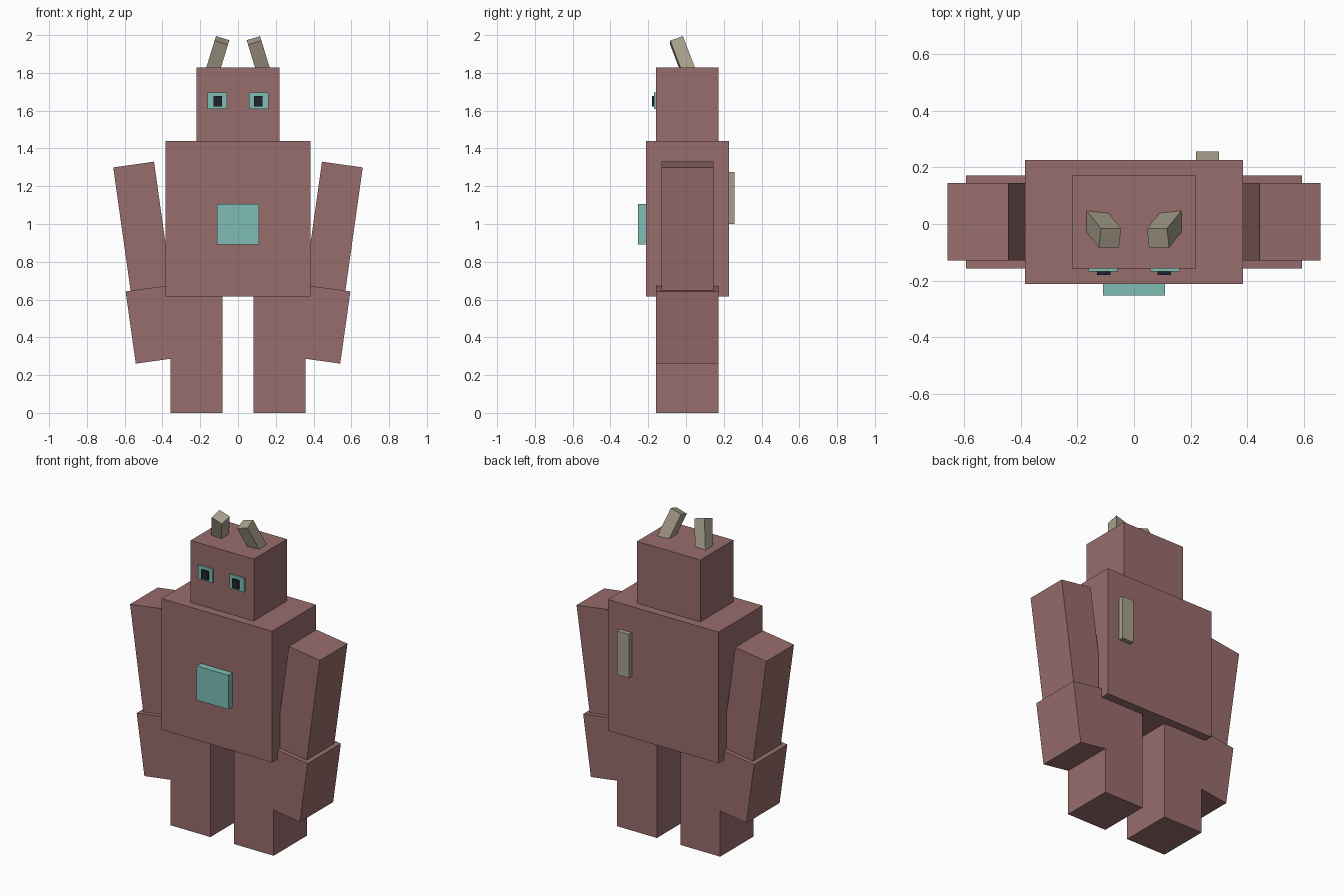
import bpy
import math
from mathutils import Euler, Vector

if "Cube" in bpy.data.objects:
    bpy.data.objects.remove(bpy.data.objects["Cube"], do_unlink=True)


def linear(c):
    c /= 255
    return c / 12.92 if c <= 0.04045 else ((c + 0.055) / 1.055) ** 2.4


def material(name, r, g, b):
    colour = (linear(r), linear(g), linear(b), 1)
    m = bpy.data.materials.new(name)
    m.use_nodes = True
    m.diffuse_color = colour
    bsdf = next(n for n in m.node_tree.nodes if n.type == 'BSDF_PRINCIPLED')
    bsdf.inputs["Base Color"].default_value = colour
    return m


RED = material("dusty red", 153, 109, 109)
TEAL = material("teal", 127, 190, 181)
HORN = material("horn beige", 168, 160, 140)
DARK = material("pupil black", 31, 35, 45)
MID = 0.0075  # shared centre line of the limbs in y


def box(name, centre, size, mat, rot=(0, 0, 0)):
    """Box with real dimensions and a rotation in degrees."""
    bpy.ops.mesh.primitive_cube_add(size=1, location=centre)
    ob = bpy.context.object
    ob.name = ob.data.name = name
    ob.scale = size
    ob.rotation_euler = [math.radians(a) for a in rot]
    ob.data.materials.append(mat)
    return ob


def pair(name, centre, size, mat, rot=(0, 0, 0)):
    """Left box at +x and its mirror image at -x."""
    x, y, z = centre
    box("left_" + name, centre, size, mat, rot)
    box("right_" + name, (-x, y, z), size, mat, (rot[0], -rot[1], -rot[2]))


# Torso and head
box("torso", (0, MID, 1.0275), (0.77, 0.438, 0.825), RED)
box("head", (0, MID, 1.634), (0.44, 0.33, 0.39), RED)

# Chest panel and the small plate on the back
box("chest_panel", (0, -0.228, 0.998), (0.22, 0.05, 0.215), TEAL)
box("back_plate", (0.26, 0.236, 1.138), (0.082, 0.04, 0.275), HORN)

# Legs
pair("leg", (0.22, MID, 0.31), (0.277, 0.33, 0.62), RED)

# Arms: slim upper part, thicker forearm, both tilted outwards
pair("upper_arm", (0.5045, MID, 0.973), (0.218, 0.275, 0.69), RED, (0, 8, 0))
pair("forearm", (0.432, MID, 0.471), (0.275, 0.33, 0.386), RED, (0, 8, 0))

# Eyes with raised pupils
pair("eye", (0.11, -0.158, 1.652), (0.102, 0.022, 0.087), TEAL)
pair("pupil", (0.107, -0.169, 1.649), (0.047, 0.024, 0.056), DARK)

# Horns leaning inwards and forwards, sunk into the head
tilt = (20, -17, 0)
axis = Euler([math.radians(a) for a in tilt]).to_matrix() @ Vector((0, 0, 1))
length = 0.20
horn_centre = Vector((0.085, -0.05, 1.972)) - axis * length / 2
pair("horn", horn_centre, (0.074, 0.072, length), HORN, tilt)
